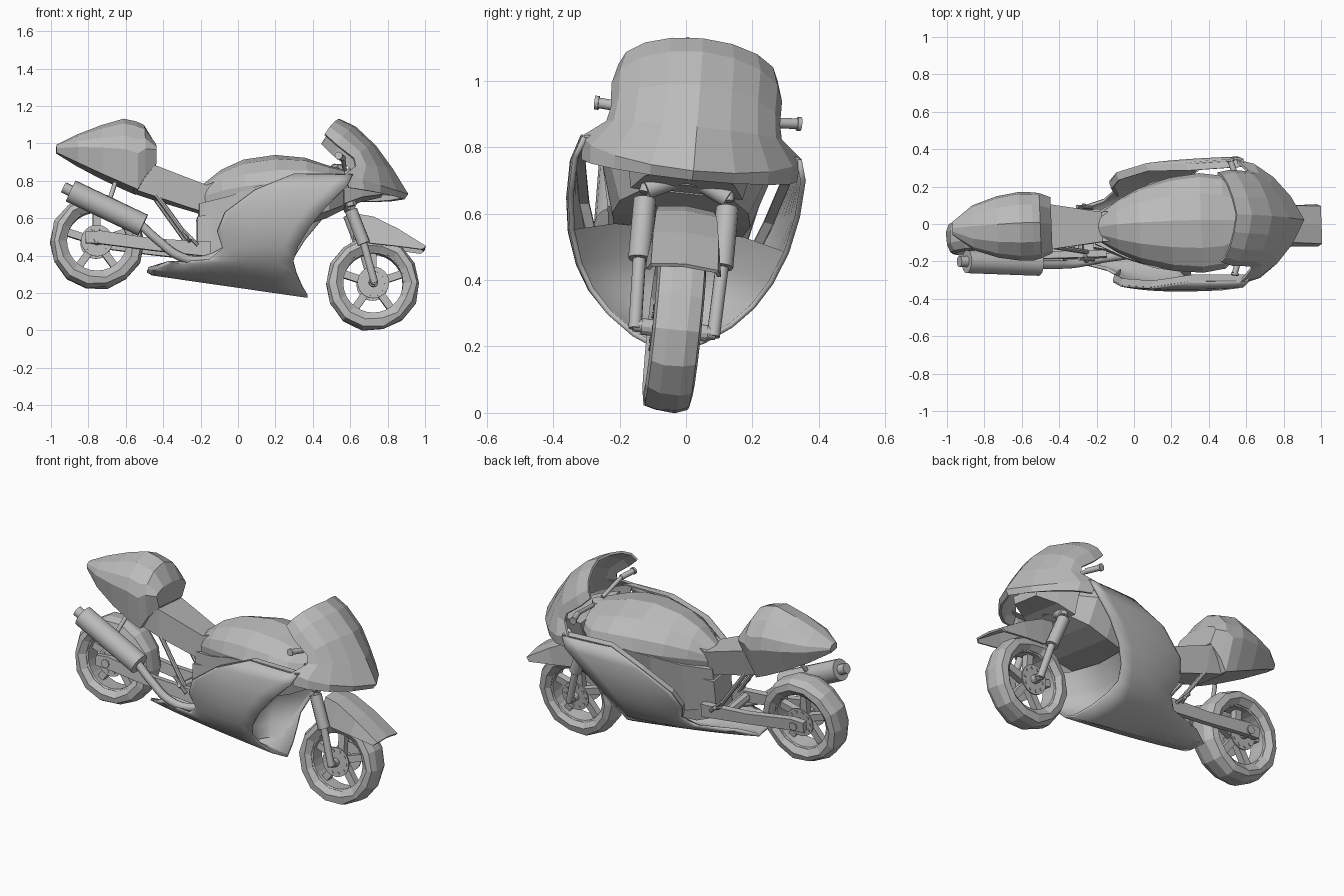
import bpy, bmesh, random
from math import sin, cos, pi, radians
from mathutils import Matrix, Vector

random.seed(4)
if "Cube" in bpy.data.objects:
    bpy.data.objects.remove(bpy.data.objects["Cube"])

grey = bpy.data.materials.new("mid grey")
grey.use_nodes = True
grey.diffuse_color = (0.5, 0.5, 0.5, 1)
grey.node_tree.nodes["Principled BSDF"].inputs["Base Color"].default_value = (0.5, 0.5, 0.5, 1)

# The whole bike leans and is turned slightly
POSE = (Matrix.Translation((0, -0.026, 0.6)) @ Matrix.Rotation(radians(2.2), 4, 'Z')
        @ Matrix.Rotation(radians(-6), 4, 'X') @ Matrix.Translation((0, 0, -0.6)))


def finish(name, bm, smooth=None, thick=0):
    bmesh.ops.recalc_face_normals(bm, faces=bm.faces)
    me = bpy.data.meshes.new(name)
    bm.to_mesh(me)
    bm.free()
    me.materials.append(grey)
    ob = bpy.data.objects.new(name, me)
    bpy.context.collection.objects.link(ob)
    ob.matrix_world = POSE
    if thick:
        mod = ob.modifiers.new("thickness", 'SOLIDIFY')
        mod.thickness = thick
        mod.offset = 0
    if smooth:
        bpy.ops.object.select_all(action='DESELECT')
        ob.select_set(True)
        bpy.context.view_layer.objects.active = ob
        bpy.ops.object.shade_smooth_by_angle(angle=radians(smooth))
    return ob


def grid(bm, rows, closed=False, caps=False):
    """Skin a list of equal point rows."""
    vs = [[bm.verts.new(p) for p in row] for row in rows]
    n = len(vs[0])
    for a, b in zip(vs, vs[1:]):
        for i in range(n if closed else n - 1):
            j = (i + 1) % n
            bm.faces.new((a[i], a[j], b[j], b[i]))
    if caps:
        bm.faces.new(vs[0])
        bm.faces.new(vs[-1])


def loft(name, stations, section):
    bm = bmesh.new()
    grid(bm, [section(*s) for s in stations], closed=True, caps=True)
    return finish(name, bm)


def rod(bm, a, b, r, n=12):
    a, b = Vector(a), Vector(b)
    d = b - a
    m = Matrix.Translation((a + b) / 2) @ d.to_track_quat('Z', 'Y').to_matrix().to_4x4()
    bmesh.ops.create_cone(bm, cap_ends=True, segments=n, radius1=r, radius2=r, depth=d.length, matrix=m)


def rods(name, items, n=12):
    bm = bmesh.new()
    for it in items:
        rod(bm, *it, n=n)
    return finish(name, bm, 35)


def pipe(name, points, radius):
    cu = bpy.data.curves.new(name, 'CURVE')
    cu.dimensions = '3D'
    cu.bevel_depth = radius
    cu.bevel_resolution = 2
    cu.use_fill_caps = True
    cu.materials.append(grey)
    sp = cu.splines.new('BEZIER')
    sp.bezier_points.add(len(points) - 1)
    for bp, p in zip(sp.bezier_points, points):
        bp.co = p
        bp.handle_left_type = bp.handle_right_type = 'AUTO'
    ob = bpy.data.objects.new(name, cu)
    bpy.context.collection.objects.link(ob)
    ob.matrix_world = POSE


# Wheels: faceted tyre, rim, five spokes, hub and studded discs
def wheel(name, cx, cz, half):
    def lathe(part, prof, n, jitter):
        bm = bmesh.new()
        rows = []
        for k in range(n):
            a = 2 * pi * k / n
            row = []
            for r, y in prof:
                r += random.uniform(-jitter, jitter) * (r > .19)
                row.append((cx + r * cos(a), y * half, cz + r * sin(a)))
            rows.append(row)
        grid(bm, rows + rows[:1], closed=True)
        bmesh.ops.remove_doubles(bm, verts=bm.verts, dist=1e-5)
        return finish(name + part, bm)

    side = [(.17, .7), (.2, 1), (.235, .9), (.252, .4)]
    lathe("_tyre", side + [(r, -y) for r, y in side[::-1]], 14, .007)
    lathe("_rim", [(.16, .6), (.18, .75), (.18, -.75), (.16, -.6)], 28, 0)
    bm = bmesh.new()
    for k in range(5):
        a = 2 * pi * k / 5 + pi / 2
        m = (Matrix.Translation((cx, 0, cz)) @ Matrix.Rotation(-a, 4, 'Y')
             @ Matrix.Translation((.09, 0, 0)) @ Matrix.Diagonal((.155, .04, .04, 1)))
        bmesh.ops.create_cube(bm, size=1, matrix=m)
    rod(bm, (cx, -.1, cz), (cx, .1, cz), .025)
    finish(name + "_spokes", bm)
    for s in (-1, 1):
        bm = bmesh.new()
        rod(bm, (cx, s * .058, cz), (cx, s * .066, cz), .085, n=24)
        for k in range(10):
            a = 2 * pi * k / 10
            x, z = cx + .065 * cos(a), cz + .065 * sin(a)
            rod(bm, (x, s * .06, z), (x, s * .07, z), .009, n=8)
        finish(name + "_brake_disc", bm)


wheel("front_wheel", .72, .248, .074)
wheel("rear_wheel", -.757, .473, .084)


# Tank, tail hump and seat are closed lofts along x
def body(x, top, bottom, h, waist=.55):
    mid = bottom + (top - bottom) * waist
    half = [(.0, top), (.55, top - (top - mid) * .2), (.9, top - (top - mid) * .6), (1, mid), (.78, bottom)]
    return [(x, h * u, z) for u, z in half] + [(x, -h * u, z) for u, z in half[:0:-1]]


loft("tank", [(-.19, .78, .62, .07), (-.09, .86, .58, .14), (.03, .915, .55, .2), (.2, .94, .55, .25),
              (.36, .925, .58, .268), (.48, .885, .62, .25), (.57, .86, .66, .17)], body)
loft("tail_hump", [(-.97, .995, .95, .035, .5), (-.86, 1.05, .89, .12, .5), (-.73, 1.1, .825, .165, .5),
                   (-.61, 1.135, .77, .185, .5), (-.54, 1.12, .74, .183, .5), (-.5, 1.1, .81, .175, .5),
                   (-.44, 1.0, .88, .15, .6)], body)


def slab(x, top, bottom, h):
    return [(x, h, top), (x, -h, top), (x, -h * .85, bottom), (x, h * .85, bottom)]


loft("seat", [(-.56, .87, .745, .125), (-.44, .87, .705, .12), (-.17, .77, .62, .08), (-.1, .8, .6, .08)], slab)
loft("frame_panel", [(-.21, .67, .42, .08), (-.06, .7, .4, .16), (.1, .75, .44, .23), (.25, .77, .6, .26)], slab)

# Side fairing: each row runs rear edge to front edge, keel upward
ROWS = [  # rear x, z, half width; front x, z, half width
    (-.46, .30, .0, .37, .18, .0), (-.485, .33, .07, .335, .235, .105), (-.38, .365, .12, .305, .30, .185),
    (-.16, .375, .18, .285, .37, .245), (-.09, .44, .23, .31, .45, .29), (-.12, .53, .265, .37, .55, .325),
    (-.08, .63, .3, .46, .66, .343), (.08, .75, .33, .57, .77, .345), (.29, .835, .315, .6, .83, .325)]
bm = bmesh.new()
skin = []
for s in (-1, 1):
    half = []
    for xr, zr, wr, xf, zf, wf in ROWS:
        row = []
        for i in range(9):
            t = (i / 8) ** 1.5
            w = wr + (wf - wr) * (1 - (1 - t) ** 3)
            z = zr + (zf - zr) * t
            row.append((xr + (xf - xr) * t, s * w, z - .1 * w))
        half.append(row)
    skin += half[::-1] if s < 0 else half[1:]
grid(bm, skin)
finish("side_fairing", bm, 30, .016)

# Inward lip along the upper edge of the fairing
for s in (-1, 1):
    bm = bmesh.new()
    edge = [(xr, s * wr, zr - .1 * wr) for xr, zr, wr, _, _, _ in ROWS[4:]]
    edge.append((.6, s * .325, .8))
    grid(bm, [edge, [(x + .01, y - s * .035, z + .004) for x, y, z in edge]])
    finish("fairing_lip", bm, None, .008)

# Concave wall behind the front wheel, and the engine inside
bm = bmesh.new()
grid(bm, [[(xf - .01, -wf, zf - .1 * wf), (xf - .12, -wf * .6, zf), (xf - .15, 0, zf),
           (xf - .12, wf * .6, zf), (xf - .01, wf, zf - .1 * wf)] for _, _, _, xf, zf, wf in ROWS[1:6]])
finish("wheel_arch", bm, 40)
loft("engine", [(-.22, .6, .37, .09), (-.1, .62, .33, .12), (.13, .62, .32, .13)], slab)

# Nose cowl: pointed arched rows from screen top to chin
bm = bmesh.new()
rows = []
for xc, zc, xe, ze, w in [(.55, 1.125, .457, 1.025, .235), (.63, 1.085, .52, .965, .252), (.735, .985, .61, .895, .25),
                          (.825, .86, .62, .85, .26), (.905, .73, .56, .8, .325), (.885, .705, .58, .73, .32)]:
    row = []
    for k in range(-4, 5):
        a = pi / 2 * k / 4
        reach = .62 * cos(a) + .38 * (1 - abs(sin(a)))
        row.append((xe + (xc - xe) * reach, w * sin(a), ze + (zc - ze) * cos(a)))
    rows.append(row)
grid(bm, rows)
finish("nose_cowl", bm, None, .014)
loft("instrument_panel", [(.56, .82, .66, .2), (.66, .8, .7, .16), (.77, .77, .72, .1)], slab)

# Front fender: folded shell over the wheel
bm = bmesh.new()
grid(bm, [[(x - .02, -h * 1.1, low), (x, -h, top), (x, 0, top + .008), (x, h, top), (x - .02, h * 1.1, low)]
          for x, top, low, h in [(.64, .61, .5, .08), (.72, .595, .455, .088), (.85, .53, .44, .095),
                                 (1.0, .435, .42, .098)]])
finish("front_fender", bm, None, .012)

# Fork, yoke and handlebars
parts = [((.57, 0, .86), (.6, 0, .68), .035)]
for s in (-1, 1):
    y = s * .125
    parts += [((.56, y * .8, .8), (.6, y, .65), .02), ((.6, y, .63), (.668, y, .45), .034),
              ((.668, y, .45), (.725, y * .95, .24), .02), ((.72, y, .25), (.72, s * .05, .25), .02),
              ((.575, 0, .72), (.6, y, .66), .03),
              ((.57, s * .05 + .01, .86), (.555, s * .22 + .01, .9), .012),
              ((.555, s * .22 + .01, .9), (.53, s * .3 + .01, .905), .016),
              ((.53, s * .3 + .01, .905), (.528, s * .312 + .01, .905), .021)]
rods("fork_and_handlebars", parts)

# Swingarm, frame tubes, foot rests
bm = bmesh.new()
for s in (-1, 1):
    y = s * .11
    grid(bm, [[(x, y - .018, z + h), (x, y + .018, z + h), (x, y + .018, z - h), (x, y - .018, z - h)]
              for x, z, h in [(-.82, .485, .03), (-.74, .485, .035), (-.45, .445, .032), (-.15, .42, .04)]],
         closed=True, caps=True)
finish("swingarm", bm)
parts = [((-.755, -.135, .48), (-.755, .135, .48), .025), ((-.3, -.12, .43), (-.3, .12, .43), .03)]
for s in (-1, 1):
    parts += [((-.45, s * .09, .73), (-.25, s * .1, .45), .013),
              ((-.27, s * .11, .46), (-.26, s * .155, .48), .012),
              ((-.3, s * .14, .52), (-.22, s * .14, .44), .01)]
rods("frame_tubes", parts, 8)

# Exhaust
rods("silencer", [((-.9, -.155, .73), (-.515, -.165, .545), .062), ((-.9, -.155, .73), (-.94, -.155, .75), .03),
                  ((-.7, -.14, .66), (-.66, -.08, .78), .012)], 16)
pipe("exhaust_pipe", [(-.53, -.165, .55), (-.43, -.16, .46), (-.32, -.15, .38), (-.2, -.13, .36), (-.05, -.12, .42)], .024)
